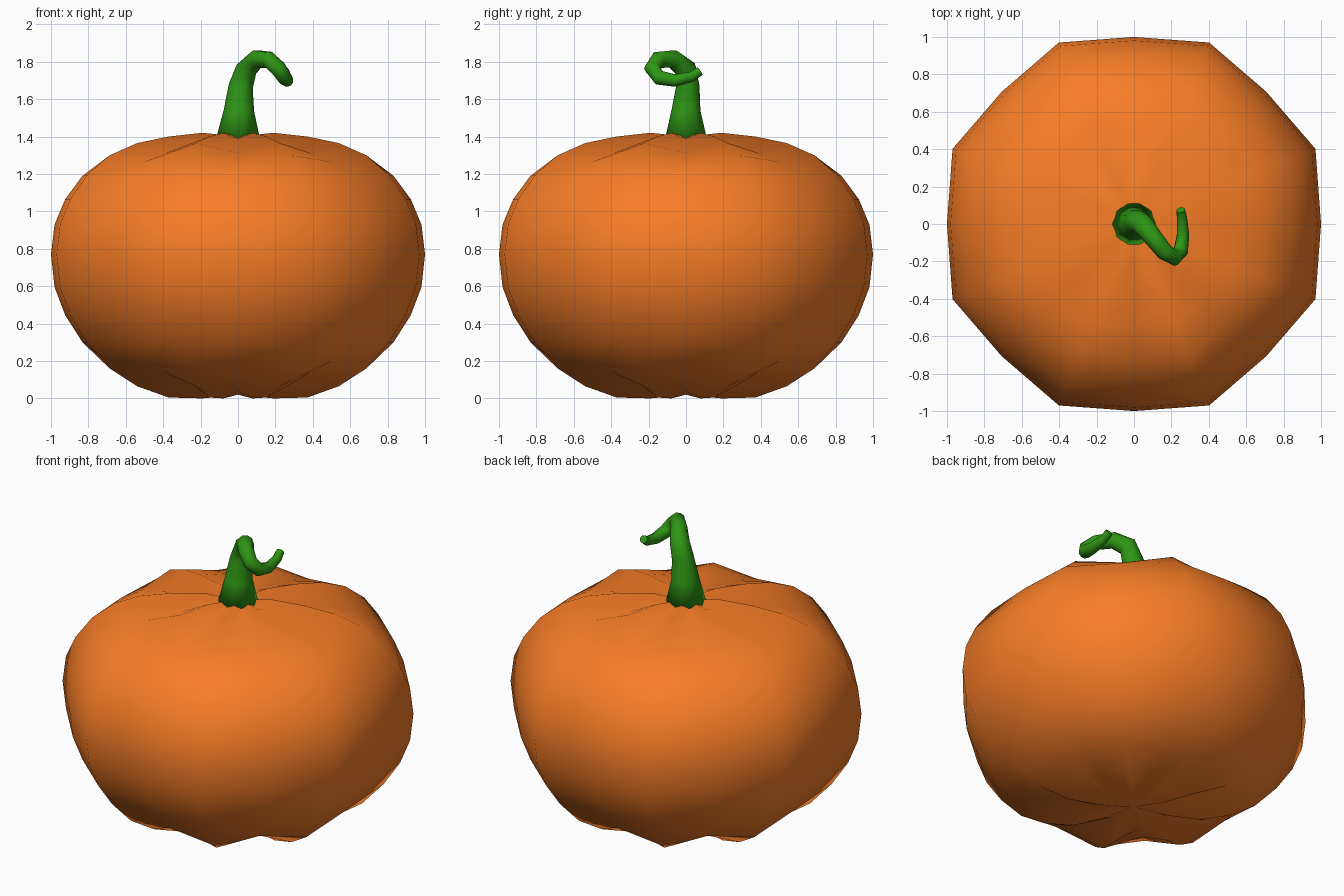
import bpy, bmesh
from math import sin, cos, pi
from mathutils import Vector

if "Cube" in bpy.data.objects:
    bpy.data.objects.remove(bpy.data.objects["Cube"])


def finish(bm, name, colour):
    bmesh.ops.recalc_face_normals(bm, faces=bm.faces)
    mesh = bpy.data.meshes.new(name)
    bm.to_mesh(mesh)
    bm.free()
    mesh.shade_smooth()
    mat = bpy.data.materials.new(name + "_colour")
    mat.diffuse_color = (*colour, 1)
    mat.use_nodes = True
    mat.node_tree.nodes["Principled BSDF"].inputs["Base Color"].default_value = mat.diffuse_color
    mesh.materials.append(mat)
    obj = bpy.data.objects.new(name, mesh)
    bpy.context.collection.objects.link(obj)
    return obj


def bridge(bm, a, b):
    n = len(a)
    for i in range(n):
        bm.faces.new((a[i], a[(i + 1) % n], b[(i + 1) % n], b[i]))


# Pumpkin body: 16 segments, alternating valleys and ridges, 15 rows
RIDGE_Z = [0.0, 0.005, 0.065, 0.16, 0.30, 0.445, 0.595, 0.77,
           0.93, 1.065, 1.195, 1.30, 1.365, 1.40, 1.42]
VALLEY_Z = [0.04, 0.10, 0.14, 0.20, 0.30, 0.445, 0.595, 0.77,
            0.93, 1.065, 1.19, 1.265, 1.31, 1.34, 1.385]
bm = bmesh.new()
rings = []
for k, (rz, vz) in enumerate(zip(RIDGE_Z, VALLEY_Z)):
    r = sin((k + 1) * pi / 16)
    ring = []
    for i in range(16):
        a = i * pi / 8
        rad, z = (r * 1.05, rz) if i % 2 else (r, vz)
        ring.append(bm.verts.new((rad * cos(a), rad * sin(a), z)))
    rings.append(ring)
for lower, upper in zip(rings, rings[1:]):
    bridge(bm, lower, upper)
for ring, z in ((rings[0], 0.02), (rings[-1], 1.40)):
    pole = bm.verts.new((0, 0, z))
    for i in range(16):
        bm.faces.new((ring[i], ring[(i + 1) % 16], pole))
finish(bm, "pumpkin_body", (0.93, 0.205, 0.02))

# Curled stem: tapering tube swept along a path of (x, y, z, radius)
PATH = [(0, 0, 1.39, 0.117), (0.005, 0, 1.54, 0.081), (0.015, 0.01, 1.67, 0.065),
        (0.045, 0.0, 1.76, 0.058), (0.10, -0.07, 1.815, 0.050),
        (0.165, -0.15, 1.81, 0.046), (0.215, -0.18, 1.765, 0.044),
        (0.25, -0.145, 1.715, 0.040), (0.262, -0.06, 1.70, 0.034),
        (0.257, 0.03, 1.72, 0.028), (0.25, 0.075, 1.75, 0.024)]
SIDES = 10
bm = bmesh.new()
points = [Vector(p[:3]) for p in PATH]
side = Vector((1, 0, 0))
rings = []
for i, p in enumerate(points):
    t = (points[min(i + 1, len(points) - 1)] - points[max(i - 1, 0)]).normalized()
    if i == 0:
        t = Vector((0, 0, 1))
    side = (side - t * side.dot(t)).normalized()
    up = t.cross(side)
    r = PATH[i][3]
    rings.append([bm.verts.new(p + r * (side * cos(j * 2 * pi / SIDES) + up * sin(j * 2 * pi / SIDES)))
                  for j in range(SIDES)])
for a, b in zip(rings, rings[1:]):
    bridge(bm, a, b)
bm.faces.new(rings[0])
bm.faces.new(rings[-1])
stem = finish(bm, "stem", (0.027, 0.30, 0.007))
# keep the cut tip crisp
for e in stem.data.edges:
    if all(v >= (len(PATH) - 1) * SIDES for v in e.vertices):
        e.use_edge_sharp = True
